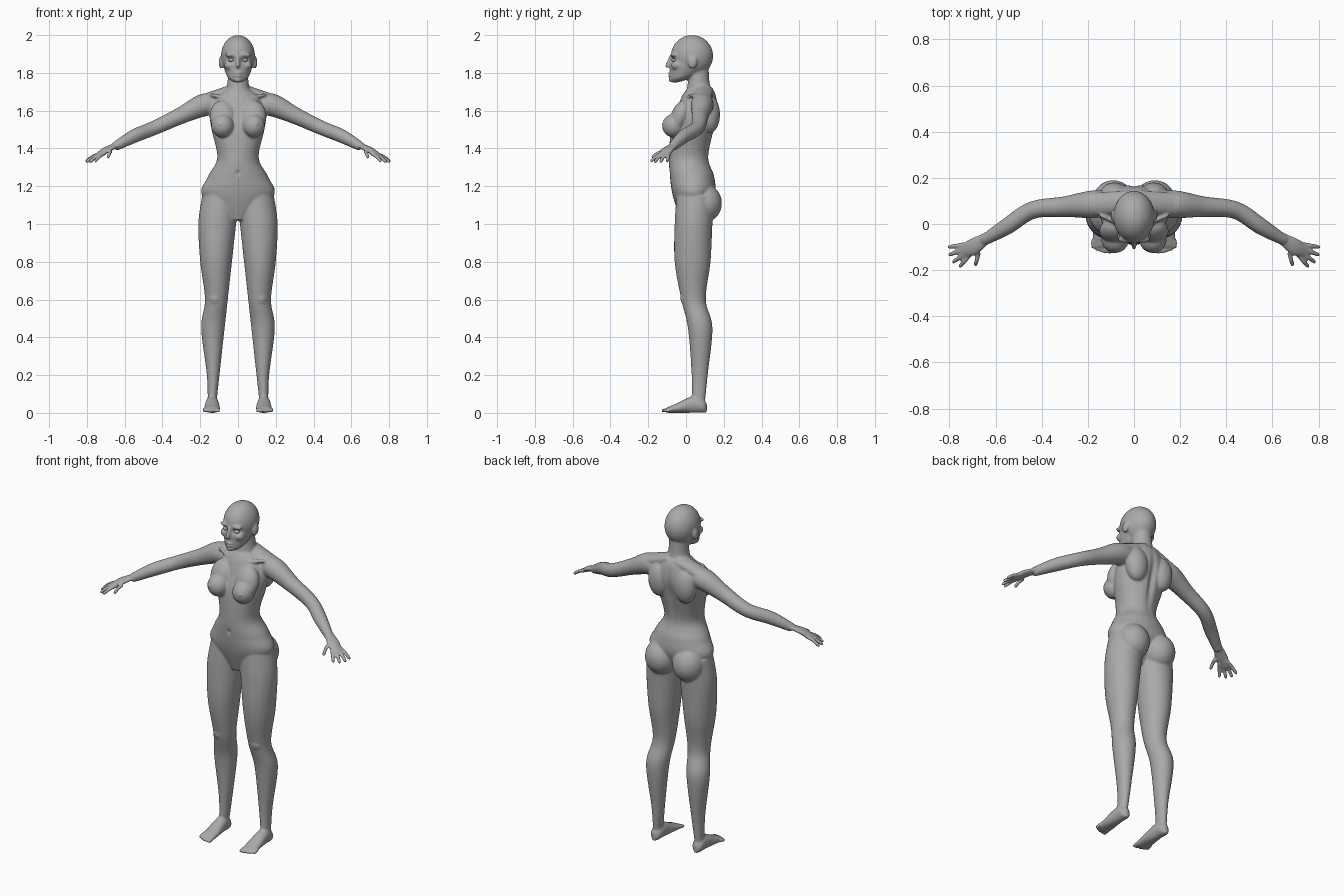
import bpy, bmesh, math
from mathutils import Vector, Matrix

cube = bpy.data.objects.get("Cube")
if cube:
    bpy.data.objects.remove(cube)

X_AXIS, Y_AXIS, Z_AXIS = Vector((1, 0, 0)), Vector((0, 1, 0)), Vector((0, 0, 1))
SIDES = 32

clay = bpy.data.materials.new("grey_clay")
clay.use_nodes = True
grey = (.4, .4, .4, 1)
clay.diffuse_color = grey
clay.node_tree.nodes["Principled BSDF"].inputs["Base Color"].default_value = grey


def catmull_rom(before, start, end, after, t):
    slope_in, slope_out = (end - before) / 2, (after - start) / 2
    change = end - start
    return start + t * (slope_in + t * (3 * change - 2 * slope_in - slope_out
                                        + t * (slope_in + slope_out - 2 * change)))


def smooth_rows(rows, steps=8):
    """Fill in rows of numbers along a smooth curve."""
    padded = [rows[0], *rows, rows[-1]]
    filled = []
    for group in zip(padded, padded[1:], padded[2:], padded[3:]):
        for step in range(steps):
            filled.append([catmull_rom(*values, step / steps) for values in zip(*group)])
    return filled + [list(rows[-1])]


def loft(bm, rows, axes=None):
    """Closed tube through rows of x, y, z, half width, half depth."""
    rows = smooth_rows(rows)
    centres = [Vector(row[:3]) for row in rows]
    rings = []
    for index, (centre, row) in enumerate(zip(centres, rows)):
        if axes:
            across, up = axes
        else:
            along = centres[min(index + 1, len(rows) - 1)] - centres[max(index - 1, 0)]
            across = along.cross(Z_AXIS).normalized()
            up = across.cross(along).normalized()
        angles = [math.tau * k / SIDES for k in range(SIDES)]
        rings.append([bm.verts.new(centre + across * row[3] * math.cos(a) + up * row[4] * math.sin(a))
                      for a in angles])
    for low, high in zip(rings, rings[1:]):
        for k in range(SIDES):
            following = (k + 1) % SIDES
            bm.faces.new((low[k], low[following], high[following], high[k]))
    bm.faces.new(reversed(rings[0]))
    bm.faces.new(rings[-1])


def limb(bm, rows, flat=1):
    """Tube through rows of x, y, z, radius, squashed by the flat factor."""
    loft(bm, [(x, y, z, radius, radius * flat) for x, y, z, radius in rows])


def column(bm, rows):
    """Upright loft from rows of height, inner x, outer x, front y, back y."""
    loft(bm, [((inner + outer) / 2, (front + back) / 2, z, (outer - inner) / 2, (back - front) / 2)
              for z, inner, outer, front, back in rows], (X_AXIS, Y_AXIS))


def centred_column(bm, rows):
    column(bm, [(z, -half, half, front, back) for z, half, front, back in rows])


def blob(bm, centre, radii, tilt=0):
    placing = Matrix.Translation(centre) @ Matrix.Rotation(tilt, 4, "X") @ Matrix.Diagonal((*radii, 1))
    bmesh.ops.create_uvsphere(bm, u_segments=SIDES, v_segments=SIDES // 2, radius=1, matrix=placing)


def digit(bm, base, tip, radius, bend=0):
    """Round-ended finger, toe or ridge, arched upward by bend."""
    base, tip = Vector(base), Vector(tip)
    middle = base.lerp(tip, .5) + Z_AXIS * bend
    limb(bm, [(*base, radius), (*middle, radius), (*base.lerp(tip, .9), radius * .9), (*tip, radius * .3)])


def new_object(name, bm):
    mesh = bpy.data.meshes.new(name)
    bm.to_mesh(mesh)
    ob = bpy.data.objects.new(name, mesh)
    bpy.context.collection.objects.link(ob)
    mesh.materials.append(clay)
    return ob


def shade_smooth(ob):
    ob.data.polygons.foreach_set("use_smooth", [True] * len(ob.data.polygons))
    ob.data.update()


def add_mirrored(bm):
    """Copy everything built so far to the other side."""
    copied = bmesh.ops.duplicate(bm, geom=bm.verts[:] + bm.edges[:] + bm.faces[:])["geom"]
    bmesh.ops.scale(bm, vec=(-1, 1, 1), verts=[g for g in copied if isinstance(g, bmesh.types.BMVert)])
    bmesh.ops.reverse_faces(bm, faces=[g for g in copied if isinstance(g, bmesh.types.BMFace)])


skin = bmesh.new()

# leg, knee and buttock; the inner line leans outward toward the ankle
leg_rows = [(1.15, .19, -.05, .15), (1, .21, -.06, .14), (.8, .2, -.06, .13), (.6, .175, -.025, .105),
            (.45, .195, .01, .14), (.2, .165, .03, .115), (.05, .16, .03, .1)]
column(skin, [(z, .12 - .11 * z, outer, front, back) for z, outer, front, back in leg_rows])
blob(skin, (.12, .01, .61), (.04, .04, .05))
blob(skin, (.09, .1, 1.11), (.09, .09, .1))

# foot, flat on the ground, and toes
foot_rows = [(.11, .01, .05), (.09, .03, .07), (.04, .035, .09), (-.05, .042, .05), (-.1, .04, .03)]
loft(skin, [(.137, y, height / 2, half, height / 2) for y, half, height in foot_rows], (X_AXIS, Z_AXIS))
for toe in range(5):
    x = .105 + .018 * toe
    digit(skin, (x, -.07, .02), (x, -.13 + .0015 * toe ** 2, .01), .01)

# arm and palm
limb(skin, [(.1, .09, 1.63, .05), (.18, .085, 1.63, .06), (.3, .075, 1.575, .045), (.44, .06, 1.51, .038),
            (.55, -.01, 1.465, .036), (.65, -.07, 1.41, .024)])
limb(skin, [(.64, -.06, 1.42, .025), (.7, -.1, 1.39, .036), (.75, -.12, 1.36, .025)], flat=.45)

# fingers fan out from the wrist, the thumb one step apart from the rest
wrist = Vector((.66, -.075, 1.41))
for finger in (0, 1, 2, 3, 5):
    angle = math.radians(-10 - 13 * finger)
    reach = .16 - .004 * (finger - 1.5) ** 2
    pointing = Vector((math.cos(angle), math.sin(angle), -.53)) * reach
    digit(skin, wrist + pointing * .45, wrist + pointing, .01, .006)

# shoulder slope, collarbone, shoulder blade and chest
limb(skin, [(.02, .095, 1.71, .05), (.18, .085, 1.655, .05)], flat=.65)
digit(skin, (.015, -.02, 1.66), (.15, .04, 1.685), .01)
blob(skin, (.085, .125, 1.58), (.065, .055, .1))
blob(skin, (.082, -.066, 1.52), (.06, .06, .062))
blob(skin, (.08, -.03, 1.57), (.07, .05, .09), -.35)

# ear, brow and cheek
blob(skin, (.09, .036, 1.855), (.012, .024, .034), -.2)
blob(skin, (.035, -.065, 1.895), (.035, .018, .012))
blob(skin, (.045, -.052, 1.84), (.028, .026, .024))

add_mirrored(skin)

# torso
centred_column(skin, [(1.02, .04, -.03, .07), (1.15, .19, -.07, .15), (1.25, .16, -.085, .15),
                      (1.35, .11, -.09, .12), (1.5, .14, -.08, .15), (1.6, .15, -.05, .17),
                      (1.68, .11, -.02, .16), (1.72, .05, .01, .14)])

# neck, skull and jaw
centred_column(skin, [(1.65, .075, -.01, .15), (1.75, .056, .01, .125), (1.85, .05, .01, .12)])
blob(skin, (0, .032, 1.89), (.09, .112, .11))
centred_column(skin, [(1.75, .02, -.08, -.04), (1.77, .05, -.085, .02), (1.8, .066, -.085, .07),
                      (1.85, .078, -.085, .1), (1.92, .07, -.07, .1)])

# nose, lips and chin
digit(skin, (0, -.075, 1.89), (0, -.105, 1.828), .011)
for z in (1.785, 1.798):
    blob(skin, (0, -.085, z), (.02, .011, .007))
blob(skin, (0, -.076, 1.763), (.022, .016, .013))

# fuse into one smooth skin
body = new_object("body", skin)
bpy.context.view_layer.objects.active = body
fuse = body.modifiers.new("fuse", "REMESH")
fuse.mode = "VOXEL"
fuse.voxel_size = .0055
soften = body.modifiers.new("soften", "SMOOTH")
soften.factor, soften.iterations = .5, 7
for modifier_name in ("fuse", "soften"):
    bpy.ops.object.modifier_apply(modifier=modifier_name)

# press in eye sockets, mouth line, navel and spine; raise the chest points
presses = [((.036, -.085, 1.868), (.02, .03, .012), .012), ((0, -.095, 1.792), (.02, .03, .004), .005),
           ((0, -.09, 1.27), (.01, .03, .014), .008), ((0, .16, 1.5), (.018, .06, .14), -.014),
           ((.1, -.13, 1.53), (.007, .03, .007), -.006)]
for vertex in body.data.vertices:
    spot = (abs(vertex.co.x), vertex.co.y, vertex.co.z)
    for centre, size, push in presses:
        distance = sum(((a - b) / s) ** 2 for a, b, s in zip(spot, centre, size))
        vertex.co.y += push * math.exp(-distance)
    vertex.co.z = max(vertex.co.z, 0)
shade_smooth(body)

# eyes
eye_balls = bmesh.new()
blob(eye_balls, (.036, -.062, 1.868), (.015, .014, .01))
add_mirrored(eye_balls)
shade_smooth(new_object("eyes", eye_balls))
